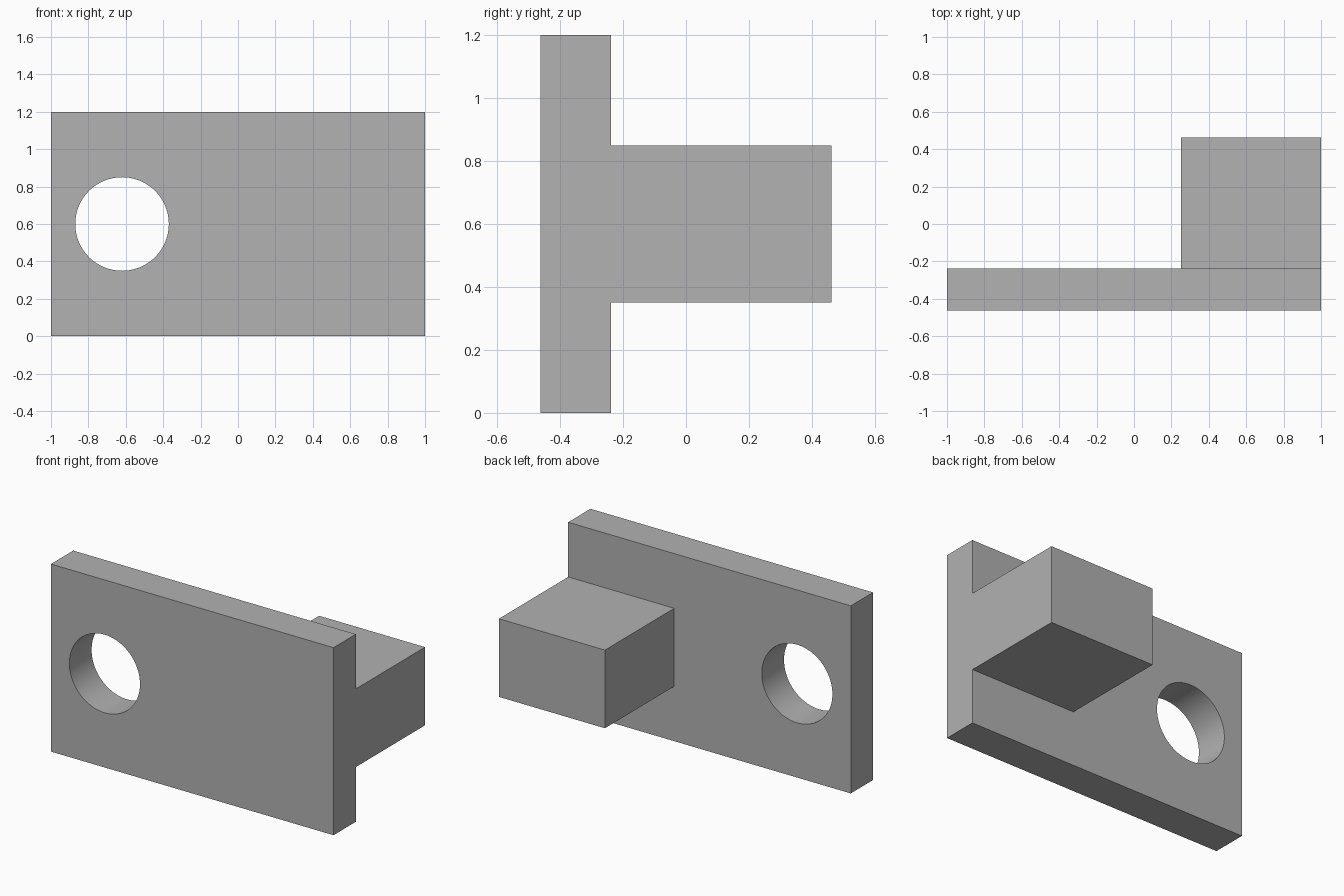
import bpy
import bmesh
import math

default_cube = bpy.data.objects.get("Cube")
if default_cube:
    bpy.data.objects.remove(default_cube, do_unlink=True)

# One plain grey for the whole part
grey = bpy.data.materials.new("plain_grey")
grey.use_nodes = True
colour = (0.445, 0.445, 0.445, 1)
grey.diffuse_color = colour
grey.node_tree.nodes["Principled BSDF"].inputs["Base Color"].default_value = colour


def box(name, low, high):
    """Axis-aligned box between two corners."""
    bpy.ops.mesh.primitive_cube_add(size=1)
    ob = bpy.context.object
    ob.name = name
    for v in ob.data.vertices:
        v.co = [b if c > 0 else a for c, a, b in zip(v.co, low, high)]
    ob.data.materials.append(grey)
    return ob


def combine(target, tool, operation):
    """Apply a boolean to the target, then remove the tool."""
    mod = target.modifiers.new(operation.lower(), "BOOLEAN")
    mod.operation = operation
    mod.solver = "EXACT"
    mod.object = tool
    bpy.context.view_layer.objects.active = target
    bpy.ops.object.modifier_apply(modifier=mod.name)
    bpy.data.objects.remove(tool, do_unlink=True)


front, plate_back, back = -0.4625, -0.2375, 0.4625

# Upright plate with the rear block fused flush to its left edge
plate = box("bracket_plate", (-1, front, 0), (1, plate_back, 1.2))
block = box("rear_block", (0.25, plate_back - 0.1, 0.35), (1, back, 0.85))
combine(plate, block, "UNION")

# Round through hole
bpy.ops.mesh.primitive_cylinder_add(
    vertices=96, radius=0.25, depth=1,
    location=(-0.62, front, 0.6), rotation=(math.pi / 2, 0, 0))
hole = bpy.context.object
hole.name = "hole_cutter"
hole.hide_render = True
hole.data.materials.append(grey)
combine(plate, hole, "DIFFERENCE")

# Merge leftover flat divisions
bm = bmesh.new()
bm.from_mesh(plate.data)
bmesh.ops.dissolve_limit(bm, angle_limit=math.radians(0.5),
                         verts=bm.verts, edges=bm.edges)
bm.to_mesh(plate.data)
bm.free()

# Smooth hole wall, sharp outer edges
bpy.ops.object.select_all(action="DESELECT")
plate.select_set(True)
bpy.context.view_layer.objects.active = plate
bpy.ops.object.shade_smooth_by_angle(angle=math.radians(30))
